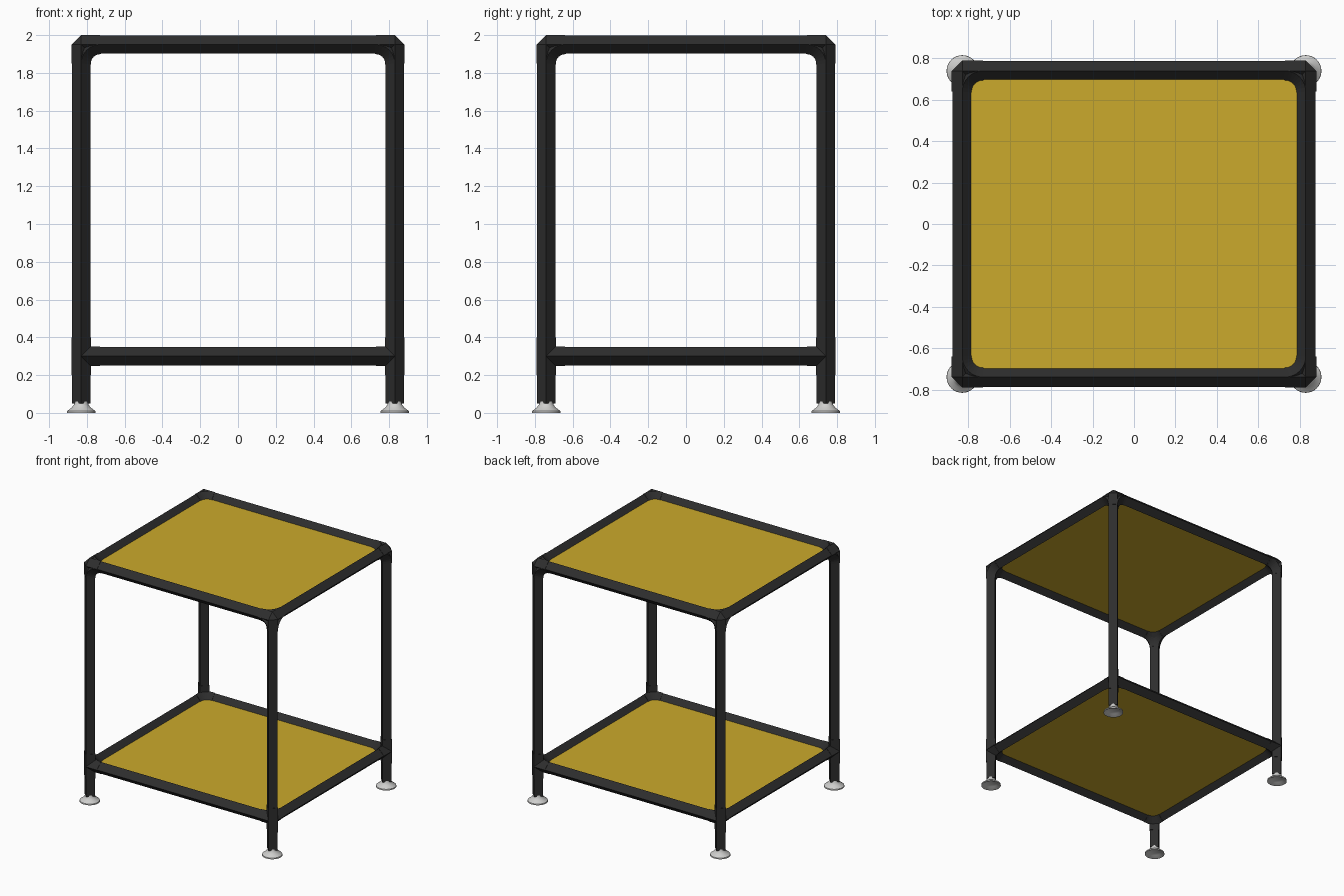
import bpy, bmesh, math
from mathutils import Vector

cube = bpy.data.objects.get("Cube")
if cube:
    bpy.data.objects.remove(cube, do_unlink=True)

PX, PY = 0.83, 0.74        # post centres
TOP, LOW = 1.95, 0.30      # rail heights
R, RC = 0.048, 0.051       # tube and connector radii
ARM = 0.1
SIDES = 4


def material(name, rgb, rough):
    m = bpy.data.materials.new(name)
    m.use_nodes = True
    m.diffuse_color = (*rgb, 1)
    b = m.node_tree.nodes["Principled BSDF"]
    b.inputs["Base Color"].default_value = (*rgb, 1)
    b.inputs["Roughness"].default_value = rough
    return m


black = material("black frame", (0.026, 0.026, 0.026), 0.6)
yellow = material("yellow panel", (0.60, 0.40, 0.025), 0.6)
grey = material("light grey foot", (0.62, 0.62, 0.61), 0.5)


def finish(name, bm, mat):
    bmesh.ops.recalc_face_normals(bm, faces=bm.faces)
    me = bpy.data.meshes.new(name)
    bm.to_mesh(me)
    bm.free()
    me.materials.append(mat)
    ob = bpy.data.objects.new(name, me)
    bpy.context.collection.objects.link(ob)
    return ob


def sweep(bm, path, side, radius):
    """Sweep a tube with its edges on the axes along a planar path."""
    side = Vector(side).normalized()
    pts = [Vector(p) for p in path]
    rings = []
    for i, p in enumerate(pts):
        t = (pts[min(i + 1, len(pts) - 1)] - pts[max(i - 1, 0)]).normalized()
        other = t.cross(side).normalized()
        rings.append([bm.verts.new(p + radius * (math.cos(a) * side + math.sin(a) * other))
                      for a in (math.tau * k / SIDES for k in range(SIDES))])
    for a, b in zip(rings, rings[1:]):
        for k in range(SIDES):
            n = (k + 1) % SIDES
            bm.faces.new((a[k], a[n], b[n], b[k]))
    bm.faces.new(rings[0])
    bm.faces.new(rings[-1])


def tube(name, a, b, side):
    bm = bmesh.new()
    sweep(bm, (a, b), side, R)
    finish(name, bm, black)


def connector(name, centre, arms, bends):
    """Straight arms, a faceted corner, and rounded inner bends."""
    c = Vector(centre)
    bm = bmesh.new()
    for d in arms:
        d = Vector(d)
        sweep(bm, (c, c + d * ARM), (d.y, d.z, d.x), RC)
    tips = [bm.verts.new(c + RC * s * Vector(v)) for s in (1, -1)
            for v in ((1, 0, 0), (0, 1, 0), (0, 0, 1))]
    bmesh.ops.convex_hull(bm, input=tips)
    for u, v in bends:
        u, v = Vector(u), Vector(v)
        hub = c + (u + v) * ARM
        arc = [hub - ARM * (math.cos(a) * u + math.sin(a) * v)
               for a in (math.pi / 2 * k / 8 for k in range(9))]
        sweep(bm, arc, u.cross(v), RC)
    finish(name, bm, black)


def foot(name, x, y):
    # Flared foot with a hollow underside
    profile = [(0, 0.06), (0.035, 0.06), (0.038, 0.045), (0.05, 0.028), (0.075, 0.01),
               (0.076, 0), (0.068, 0), (0.045, 0.014), (0, 0.02)]
    bm = bmesh.new()
    vs = [bm.verts.new((x + r, y, z)) for r, z in profile]
    es = [bm.edges.new(p) for p in zip(vs, vs[1:])]
    bmesh.ops.spin(bm, geom=vs + es, cent=(x, y, 0), axis=(0, 0, 1),
                   angle=math.tau, steps=32)
    bmesh.ops.remove_doubles(bm, verts=bm.verts, dist=0.0005)
    ob = finish(name, bm, grey)
    bpy.ops.object.select_all(action="DESELECT")
    ob.select_set(True)
    bpy.context.view_layer.objects.active = ob
    bpy.ops.object.shade_smooth_by_angle(angle=math.radians(40))


# Posts, connectors and feet
for sx, xn in ((1, "left"), (-1, "right")):
    for sy, yn in ((-1, "front"), (1, "back")):
        x, y = sx * PX, sy * PY
        tag = f"{yn}_{xn}"
        tube(f"{tag}_post", (x, y, 0.05), (x, y, TOP), (1, 0, 0))
        ix, iy, up, down = (-sx, 0, 0), (0, -sy, 0), (0, 0, 1), (0, 0, -1)
        connector(f"{tag}_top_connector", (x, y, TOP), (ix, iy, down),
                  ((ix, down), (iy, down), (ix, iy)))
        connector(f"{tag}_lower_connector", (x, y, LOW), (ix, iy, up, down), ((ix, iy),))
        foot(f"{tag}_foot", x, y)

# Rails and panels of both shelves
for z, zn in ((TOP, "top"), (LOW, "lower")):
    for s, xn, yn in ((1, "left", "back"), (-1, "right", "front")):
        tube(f"{zn}_{yn}_rail", (-PX, s * PY, z), (PX, s * PY, z), (0, 0, 1))
        tube(f"{zn}_{xn}_rail", (s * PX, -PY, z), (s * PX, PY, z), (0, 0, 1))
    bm = bmesh.new()
    bmesh.ops.create_cube(bm, size=1)
    for v in bm.verts:
        v.co = (v.co.x * 2 * PX, v.co.y * 2 * PY, z + v.co.z * 0.012)
    finish(f"{zn}_panel", bm, yellow)
